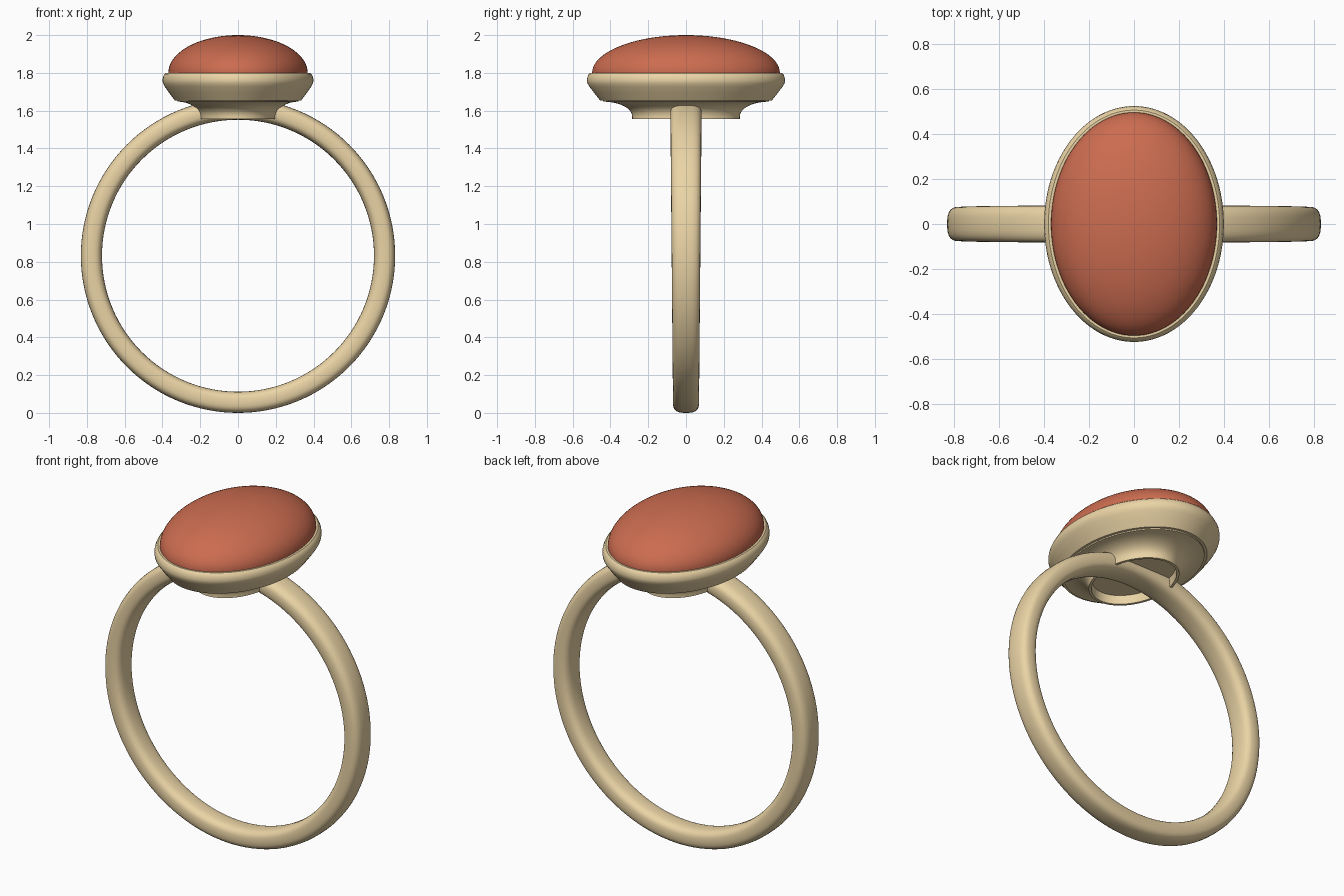
import bpy, math
from math import sin, cos, pi, tau

if "Cube" in bpy.data.objects:
    bpy.data.objects.remove(bpy.data.objects["Cube"])


def material(name, color):
    m = bpy.data.materials.new(name)
    m.diffuse_color = color
    m.use_nodes = True
    m.node_tree.nodes["Principled BSDF"].inputs["Base Color"].default_value = m.diffuse_color
    return m


gold = material("gold", (0.83, 0.66, 0.38, 1))
coral = material("coral", (0.60, 0.15, 0.08, 1))


def make(name, rings, mat, closed=False):
    """Skin a list of equal-length vertex loops; cap the ends or join them up."""
    n, k = len(rings[0]), len(rings)
    verts = [p for r in rings for p in r]
    faces = []
    for i in range(k if closed else k - 1):
        a, b = i * n, (i + 1) % k * n
        for j in range(n):
            j2 = (j + 1) % n
            faces.append((a + j, a + j2, b + j2, b + j))
    if not closed:
        faces.append(tuple(reversed(range(n))))
        faces.append(tuple(range((k - 1) * n, k * n)))
    me = bpy.data.meshes.new(name)
    me.from_pydata(verts, [], faces)
    me.validate()
    ob = bpy.data.objects.new(name, me)
    bpy.context.collection.objects.link(ob)
    me.materials.append(mat)
    # consistent outward normals and smooth shading
    bpy.ops.object.select_all(action='DESELECT')
    ob.select_set(True)
    bpy.context.view_layer.objects.active = ob
    bpy.ops.object.mode_set(mode='EDIT')
    bpy.ops.mesh.select_all(action='SELECT')
    bpy.ops.mesh.normals_make_consistent(inside=False)
    bpy.ops.object.mode_set(mode='OBJECT')
    bpy.ops.object.shade_smooth_by_angle(angle=math.radians(35))
    return ob


def oval(rx, ry, z, n=96):
    return [(rx * cos(tau * i / n), ry * sin(tau * i / n), z) for i in range(n)]


def spow(v, e):
    return math.copysign(abs(v) ** e, v)


# Band: rounded-rectangle section swept round a circle, wider towards the top
CZ, MID, HALF = 0.832, 0.776, 0.056
rings = []
for i in range(128):
    a = tau * i / 128
    w = 0.076 + 0.007 * sin(a)
    ring = []
    for j in range(28):
        t = tau * j / 28
        r = MID + HALF * spow(cos(t), 0.7)
        ring.append((r * cos(a), w * spow(sin(t), 0.7), CZ + r * sin(a)))
    rings.append(ring)
make("band", rings, gold, closed=True)

# Bezel cup that grips the stone
bezel = [(0.335, 0.455, 1.655), (0.365, 0.487, 1.695), (0.388, 0.512, 1.728),
         (0.397, 0.522, 1.745), (0.400, 0.525, 1.760), (0.397, 0.522, 1.778),
         (0.390, 0.515, 1.793), (0.381, 0.507, 1.800), (0.368, 0.494, 1.800),
         (0.366, 0.492, 1.770)]
make("bezel", [oval(*p) for p in bezel], gold)

# Flared base under the bezel, with a shallow recess beneath
base = [(0.185, 0.265, 1.605), (0.190, 0.270, 1.555), (0.205, 0.285, 1.555)]
for i in range(9):
    t = pi / 2 * i / 8
    base.append((0.205 + 0.115 * (1 - cos(t)), 0.285 + 0.155 * (1 - cos(t)),
                 1.570 + 0.078 * sin(t)))
base.append((0.320, 0.440, 1.665))
make("flared_base", [oval(*p) for p in base], gold)

# Domed oval stone
dome = [(0.369, 0.497, 1.78)]
for i in range(20):
    t = pi / 2 * i / 20
    dome.append((0.369 * cos(t), 0.497 * cos(t), 1.80 + 0.20 * sin(t)))
dome.append((0.004, 0.005, 2.0))
make("stone", [oval(*p) for p in dome], coral)
